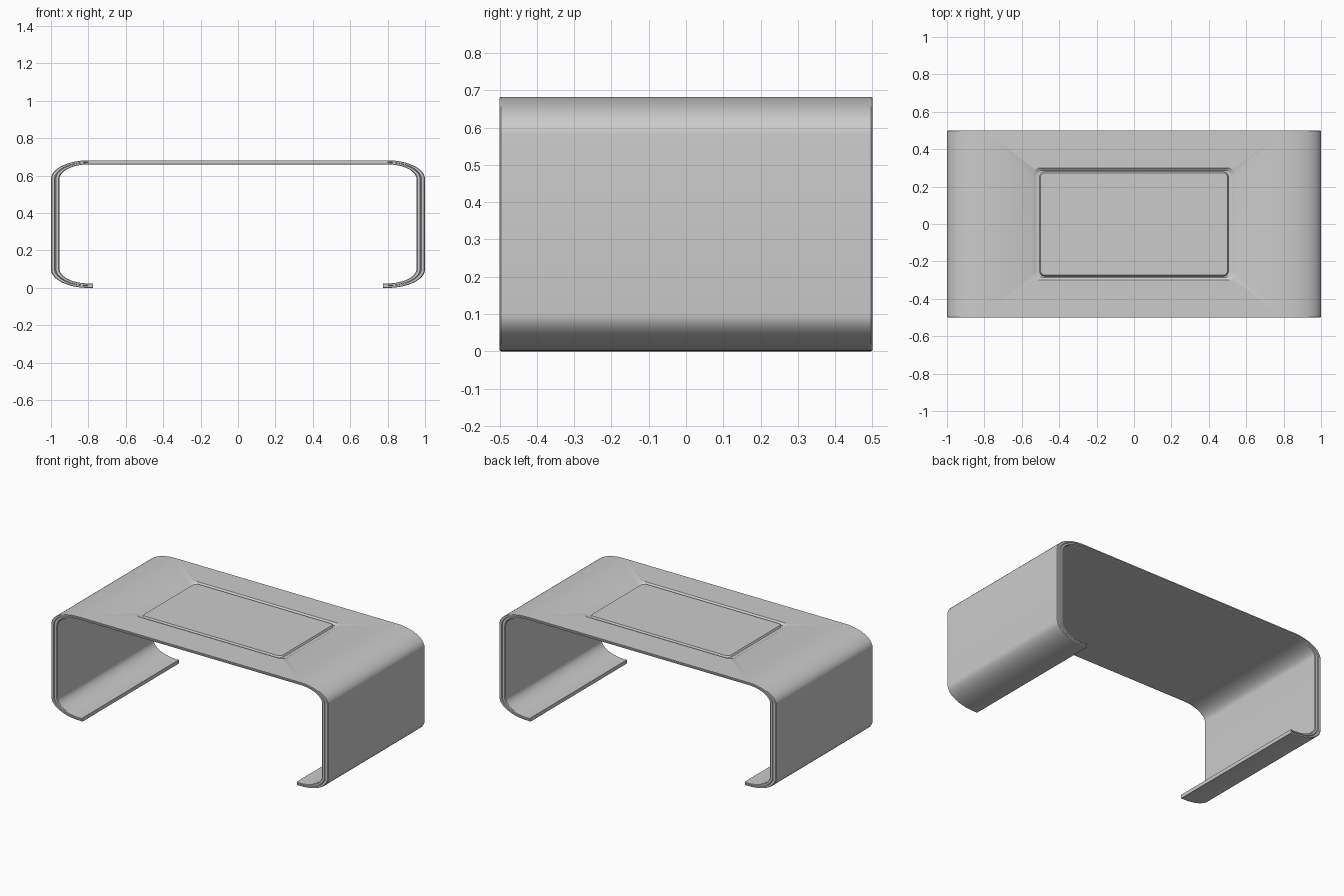
import bpy, bmesh, math

if "Cube" in bpy.data.objects:
    bpy.data.objects.remove(bpy.data.objects["Cube"])


def loft(name, loops, closed):
    # Skin a list of equal-length closed loops; either joined end to end or capped
    bm = bmesh.new()
    rings = [[bm.verts.new(p) for p in loop] for loop in loops]
    n = len(rings[0])
    pairs = list(zip(rings, rings[1:]))
    if closed:
        pairs.append((rings[-1], rings[0]))
    for a, b in pairs:
        for i in range(n):
            j = (i + 1) % n
            bm.faces.new((a[i], a[j], b[j], b[i]))
    if not closed:
        bm.faces.new(rings[0])
        bm.faces.new(rings[-1])
    bmesh.ops.recalc_face_normals(bm, faces=bm.faces)
    me = bpy.data.meshes.new(name)
    bm.to_mesh(me)
    bm.free()
    ob = bpy.data.objects.new(name, me)
    bpy.context.collection.objects.link(ob)
    return ob


def half_path(x, top, bottom, rx, rz, steps=14):
    # Right half of the C-shaped outline, from the foot tip up to the top
    angles = [math.pi / 2 * k / steps for k in range(steps + 1)]
    low = [(x - rx + rx * math.sin(a), bottom + rz - rz * math.cos(a)) for a in angles]
    high = [(x - rx + rx * math.cos(a), top - rz + rz * math.sin(a)) for a in angles]
    return [(0.775, bottom)] + low + high


def full_path(*args):
    h = half_path(*args)
    return h + [(-x, z) for x, z in reversed(h)]


# Bent shell: thickness section swept along the outline, with a fine seam in each rim
outer = full_path(1.0, 0.682, 0.0, 0.20, 0.10)
inner = full_path(0.955, 0.66, 0.024, 0.155, 0.08)
rim = [(0, 0.496), (0.1, 0.5), (0.42, 0.5), (0.47, 0.494),
       (0.53, 0.494), (0.58, 0.5), (0.9, 0.5), (1, 0.496)]
section = rim + [(f, -y) for f, y in reversed(rim)]
loops = [[(o[0] + (i[0] - o[0]) * f, y, o[1] + (i[1] - o[1]) * f) for f, y in section]
         for o, i in zip(outer, inner)]
shell = loft("table_shell", loops, False)


def rounded_rect(hx, hy, r, z, steps=6):
    pts = []
    for q, (sx, sy) in enumerate([(1, 1), (-1, 1), (-1, -1), (1, -1)]):
        for k in range(steps + 1):
            a = math.pi / 2 * (q + k / steps)
            pts.append((sx * (hx - r) + r * math.cos(a), sy * (hy - r) + r * math.sin(a), z))
    return pts


# Groove around the top panel: steep inner wall, gentle outer slope
groove = loft("groove_cutter", [
    rounded_rect(0.500, 0.274, 0.025, 0.72),
    rounded_rect(0.500, 0.274, 0.025, 0.682),
    rounded_rect(0.506, 0.280, 0.030, 0.671),
    rounded_rect(0.518, 0.287, 0.034, 0.670),
    rounded_rect(0.532, 0.294, 0.038, 0.676),
    rounded_rect(0.545, 0.301, 0.042, 0.6825),
    rounded_rect(0.545, 0.301, 0.042, 0.72)], True)
groove.hide_render = True
groove.hide_viewport = True
cut = shell.modifiers.new("groove", "BOOLEAN")
cut.operation = "DIFFERENCE"
cut.solver = "EXACT"
cut.object = groove

# Bake the cut, then shade smooth with sharp rims
bpy.context.view_layer.objects.active = shell
shell.select_set(True)
bpy.ops.object.modifier_apply(modifier="groove")
bpy.data.objects.remove(groove)
bpy.ops.object.shade_smooth_by_angle(angle=math.radians(28))
